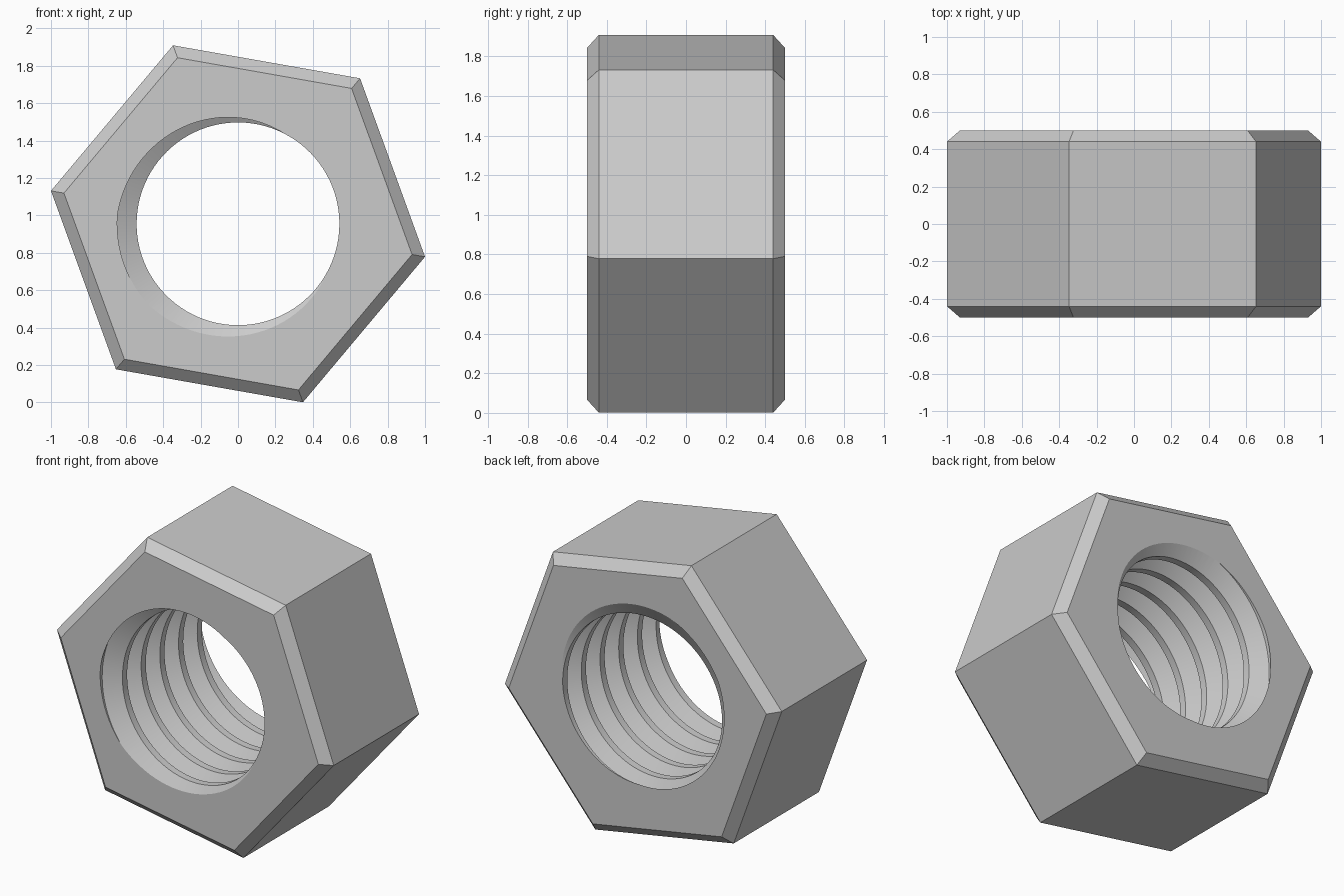
import bpy, bmesh, math

CENTRE_Z = 0.955
HALF_DEPTH = 0.5
HEX_RADIUS, FACE_RADIUS = 1.0154, 0.945
CHAMFER = 0.06
PITCH = 0.193
CREST, ROOT = 0.542, 0.646
START = math.radians(18)
STEPS = 96

cube = bpy.data.objects.get("Cube")
if cube:
    bpy.data.objects.remove(cube, do_unlink=True)


def polar(radius, angle, y):
    return (radius * math.cos(angle), y, CENTRE_Z + radius * math.sin(angle))


def make_object(name, bm):
    bmesh.ops.recalc_face_normals(bm, faces=bm.faces)
    mesh = bpy.data.meshes.new(name)
    bm.to_mesh(mesh)
    bm.free()
    obj = bpy.data.objects.new(name, mesh)
    bpy.context.collection.objects.link(obj)
    return obj


# Chamfered hexagonal body, tilted by ten degrees
bm = bmesh.new()
edge_y = HALF_DEPTH - CHAMFER
sections = [(FACE_RADIUS, -HALF_DEPTH), (HEX_RADIUS, -edge_y),
            (HEX_RADIUS, edge_y), (FACE_RADIUS, HALF_DEPTH)]
rings = [[bm.verts.new(polar(r, math.radians(60 * i - 10), y)) for i in range(6)]
         for r, y in sections]
for a, b in zip(rings, rings[1:]):
    for i in range(6):
        n = (i + 1) % 6
        bm.faces.new((a[i], a[n], b[n], b[i]))
bm.faces.new(rings[0])
bm.faces.new(rings[-1])
nut = make_object("hex_nut", bm)

# Right-handed threaded rod used to cut the hole: (fraction of pitch, radius)
profile = [(-1 / 8, CREST), (1 / 8, CREST), (7 / 16, ROOT), (9 / 16, ROOT)]
turns = range(-2, math.ceil(1 / PITCH) + 4)
bm = bmesh.new()
columns = []
for j in range(STEPS):
    turn = j / STEPS
    columns.append([bm.verts.new(polar(r, START + math.tau * turn,
                                       PITCH * (f + k - turn) - HALF_DEPTH))
                    for k in turns for f, r in profile])
for j in range(STEPS):
    a, b = columns[j], columns[(j + 1) % STEPS]
    shift = len(profile) if j == STEPS - 1 else 0
    for i in range(shift, len(a) - 1):
        bm.faces.new((a[i], a[i + 1], b[i + 1 - shift], b[i - shift]))
# Close both ends with a fan
open_edges = [e for e in bm.edges if e.is_boundary]
for side in (-1, 1):
    tip = bm.verts.new((0, side * 2, CENTRE_Z))
    for e in open_edges:
        if e.verts[0].co.y * side > 0:
            bm.faces.new((*e.verts, tip))
cutter = make_object("thread_cutter", bm)
cutter.hide_render = True

# Cut the threaded hole
bpy.ops.object.select_all(action='DESELECT')
bpy.context.view_layer.objects.active = nut
nut.select_set(True)
cut = nut.modifiers.new("threaded_hole", 'BOOLEAN')
cut.operation = 'DIFFERENCE'
cut.solver = 'EXACT'
cut.object = cutter
bpy.ops.object.modifier_apply(modifier=cut.name)
bpy.data.objects.remove(cutter, do_unlink=True)
bpy.ops.object.shade_smooth_by_angle(angle=math.radians(25))

# Plain grey metal
grey = bpy.data.materials.new("grey_metal")
grey.use_nodes = True
colour = (0.6, 0.6, 0.6, 1)
grey.diffuse_color = colour
grey.node_tree.nodes["Principled BSDF"].inputs["Base Color"].default_value = colour
nut.data.materials.clear()
nut.data.materials.append(grey)
for poly in nut.data.polygons:
    poly.material_index = 0
